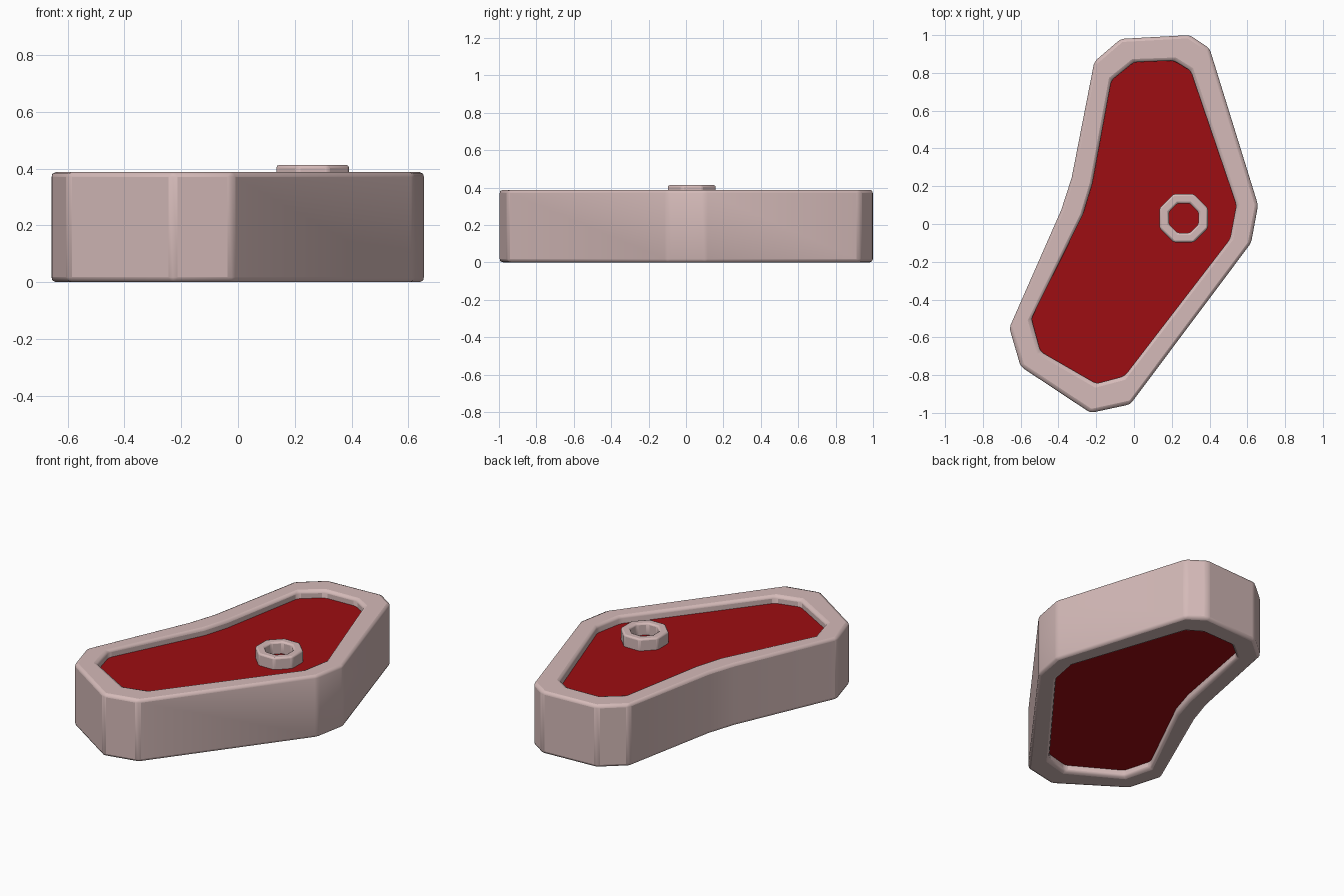
import bpy, bmesh, math

if "Cube" in bpy.data.objects:
    bpy.data.objects.remove(bpy.data.objects["Cube"])

def material(name, color):
    m = bpy.data.materials.new(name)
    m.diffuse_color = color
    m.use_nodes = True
    m.node_tree.nodes["Principled BSDF"].inputs["Base Color"].default_value = m.diffuse_color
    return m

FAT = material("pale_fat", (0.66, 0.49, 0.48, 1))
MEAT = material("red_meat", (0.34, 0.004, 0.006, 1))

def finish(name, bm, mat, bevel=0):
    bmesh.ops.recalc_face_normals(bm, faces=bm.faces)
    me = bpy.data.meshes.new(name)
    bm.to_mesh(me)
    bm.free()
    me.materials.append(mat)
    ob = bpy.data.objects.new(name, me)
    bpy.context.collection.objects.link(ob)
    if bevel:
        b = ob.modifiers.new("soft_edges", 'BEVEL')
        b.width = bevel
        b.segments = 2
        b.limit_method = 'ANGLE'
        b.angle_limit = math.radians(20)
    bpy.ops.object.select_all(action='DESELECT')
    ob.select_set(True)
    bpy.context.view_layer.objects.active = ob
    bpy.ops.object.shade_smooth_by_angle(angle=math.radians(30))
    return ob

def ring(name, outer, inner, z0, z1, mat, bevel):
    """Closed band between two outlines with the same number of points."""
    bm = bmesh.new()
    loops = [[bm.verts.new((x, y, z)) for x, y in pts]
             for pts, z in ((outer, z0), (outer, z1), (inner, z1), (inner, z0))]
    n = len(outer)
    for k in range(4):
        a, b = loops[k], loops[(k + 1) % 4]
        for i in range(n):
            j = (i + 1) % n
            bm.faces.new((a[i], a[j], b[j], b[i]))
    return finish(name, bm, mat, bevel)

def slab(name, pts, z0, z1, mat):
    bm = bmesh.new()
    lo = [bm.verts.new((x, y, z0)) for x, y in pts]
    hi = [bm.verts.new((x, y, z1)) for x, y in pts]
    bm.faces.new(lo[::-1])
    bm.faces.new(hi)
    for i in range(len(pts)):
        j = (i + 1) % len(pts)
        bm.faces.new((lo[i], lo[j], hi[j], hi[i]))
    return finish(name, bm, mat)

def octagon(cx, cy, apothem):
    r = apothem / math.cos(math.pi / 8)
    return [(cx + r * math.cos(math.pi / 8 + i * math.pi / 4),
             cy + r * math.sin(math.pi / 8 + i * math.pi / 4)) for i in range(8)]

# Steak outlines: outside of the fat and edge of the meat
outer = [(-0.07, 0.98), (0.295, 1.0), (0.40, 0.93), (0.657, 0.10), (0.62, -0.10),
         (-0.02, -0.955), (-0.23, -1.0), (-0.60, -0.755), (-0.66, -0.55),
         (-0.385, 0.075), (-0.33, 0.245), (-0.21, 0.86)]
inner = [(0.0, 0.857), (0.21, 0.865), (0.30, 0.81), (0.542, 0.10), (0.508, -0.08),
         (-0.05, -0.805), (-0.20, -0.845), (-0.495, -0.675), (-0.543, -0.50),
         (-0.27, 0.05), (-0.22, 0.215), (-0.12, 0.76)]

# Fat rim
ring("fat_rim", outer, inner, 0.0, 0.388, FAT, 0.018)

# Recessed meat, tucked slightly into the rim
meat = [(a + (c - a) * 0.15, b + (d - b) * 0.15)
        for (a, b), (c, d) in zip(inner, outer)]
slab("meat", meat, 0.045, 0.34, MEAT)

# Bone ring
ring("bone_ring", octagon(0.263, 0.031, 0.128), octagon(0.263, 0.031, 0.078),
     0.30, 0.413, FAT, 0.01)
